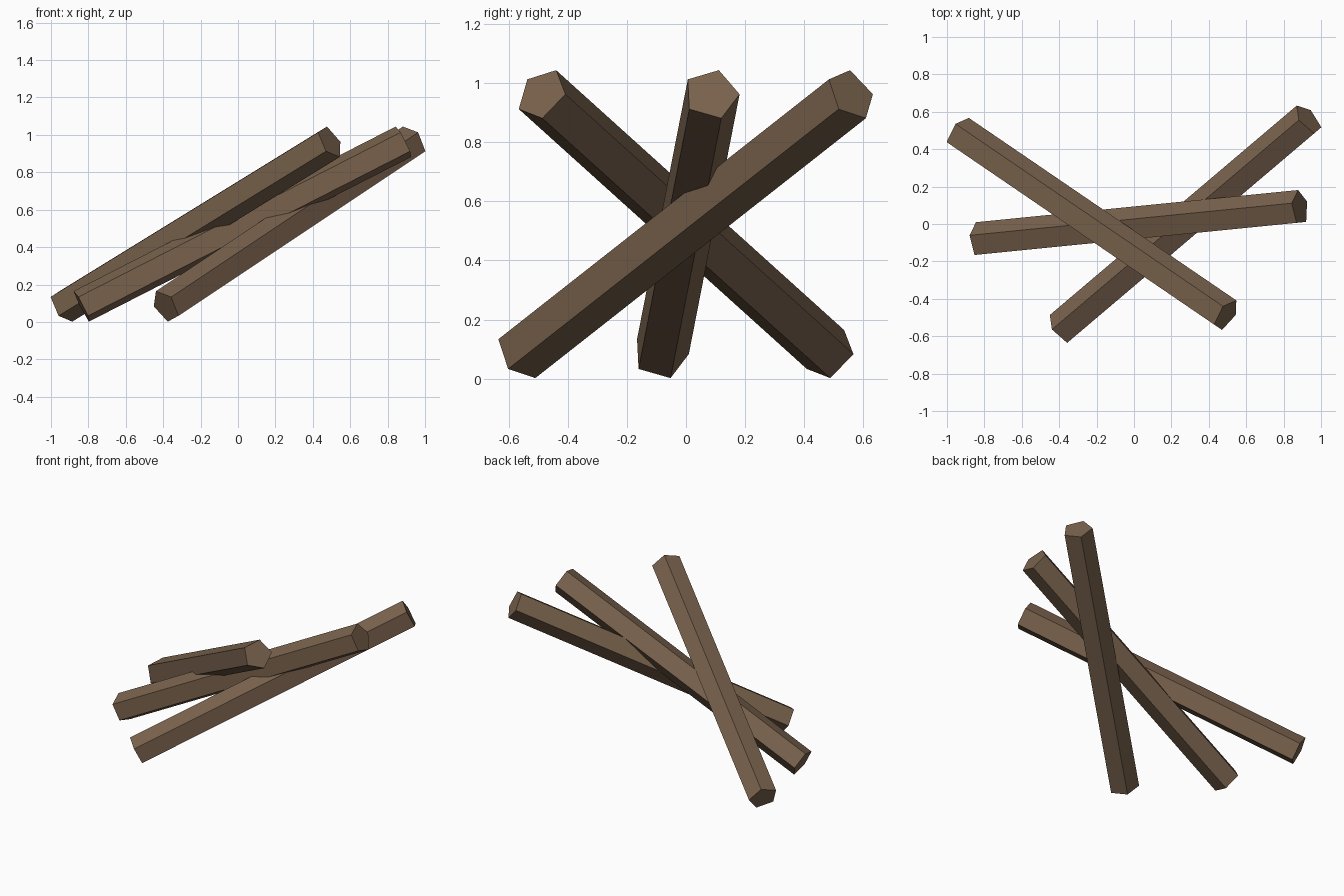
import bpy, math
from mathutils import Matrix, Vector

if "Cube" in bpy.data.objects:
    bpy.data.objects.remove(bpy.data.objects["Cube"])

RADIUS = 0.096
LENGTH = 1.942
PITCH = math.radians(26.95)

wood = bpy.data.materials.new("brown wood")
wood.diffuse_color = (0.195, 0.125, 0.075, 1)
wood.use_nodes = True
wood.node_tree.nodes["Principled BSDF"].inputs["Base Color"].default_value = wood.diffuse_color


def stick(name, x, heading):
    """Five-sided stick leaning up along a compass heading, one edge facing sideways."""
    a = math.radians(heading)
    along = Vector((math.cos(a) * math.cos(PITCH), math.sin(a) * math.cos(PITCH), math.sin(PITCH)))
    side = Vector((-math.sin(a), math.cos(a), 0))
    frame = Matrix((side.cross(along), side, along)).transposed().to_4x4()
    bpy.ops.mesh.primitive_cylinder_add(vertices=5, radius=RADIUS, depth=LENGTH)
    ob = bpy.context.object
    ob.name = name
    ob.matrix_world = Matrix.Translation((x, 0, 0.523)) @ frame
    ob.data.materials.append(wood)


# Three crossing sticks, same slope, fanned around the vertical
stick("left_stick", -0.222, -34.3)
stick("middle_stick", 0.026, 5.7)
stick("right_stick", 0.272, 40.3)
